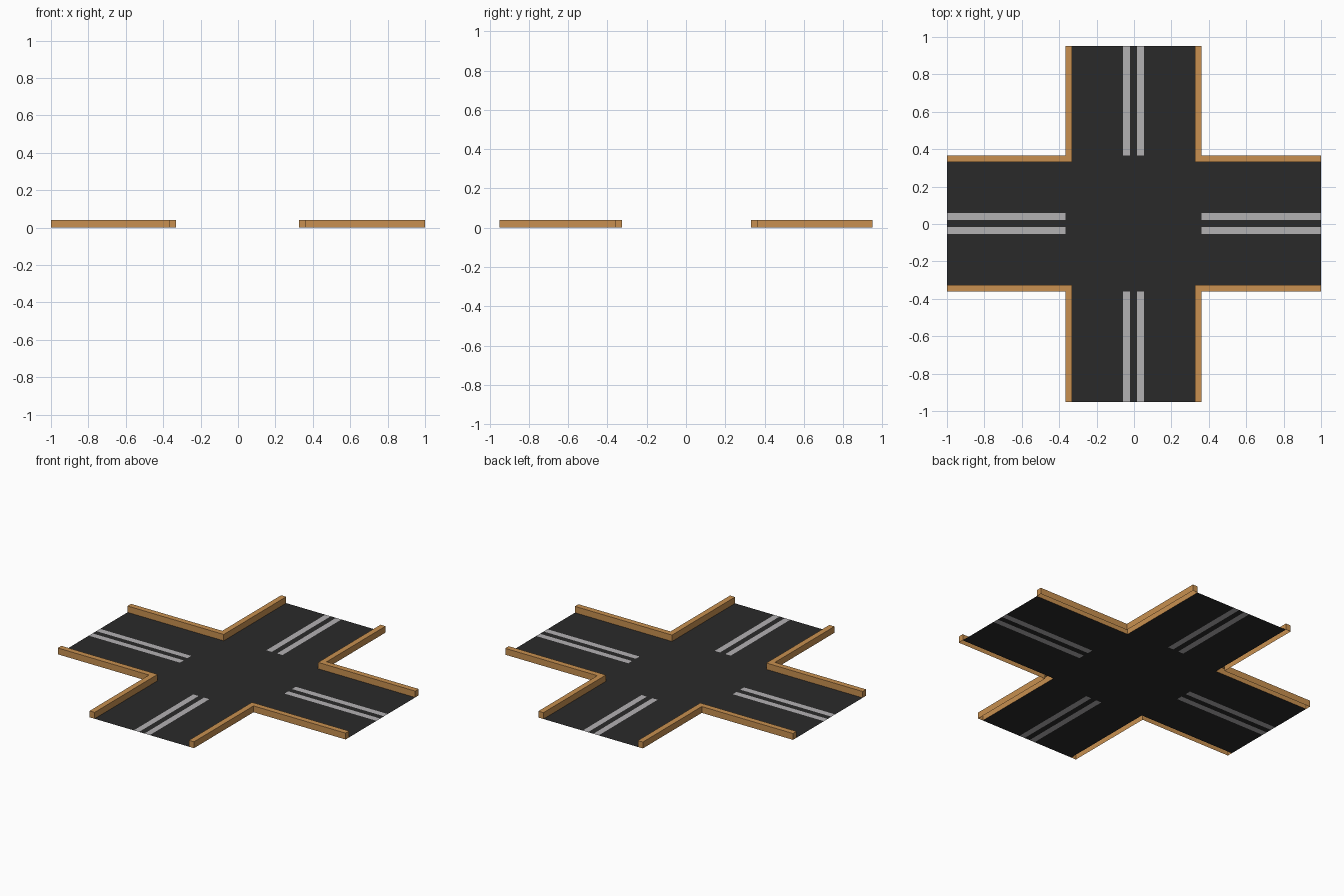
import bpy, bmesh

if "Cube" in bpy.data.objects:
    bpy.data.objects.remove(bpy.data.objects["Cube"])

EX, EY = 1.0, 0.951          # half extents of the crossing
CX, CY = -0.003, 0.003       # slight offset of the junction centre
ROAD, KERB, H = 0.328, 0.363, 0.04
LINE_IN, LINE_OUT = 0.0185, 0.056


def material(name, rgb):
    m = bpy.data.materials.new(name)
    m.diffuse_color = (*rgb, 1)
    m.use_nodes = True
    m.node_tree.nodes["Principled BSDF"].inputs["Base Color"].default_value = m.diffuse_color
    return m


def add_object(name, bm, mat):
    bmesh.ops.remove_doubles(bm, verts=bm.verts, dist=1e-5)
    me = bpy.data.meshes.new(name)
    bm.to_mesh(me)
    bm.free()
    me.materials.append(mat)
    ob = bpy.data.objects.new(name, me)
    bpy.context.collection.objects.link(ob)


def rect(bm, x0, x1, y0, y1):
    pts = [(x0, y0), (x1, y0), (x1, y1), (x0, y1)]
    bm.faces.new([bm.verts.new((x, y, 0)) for x, y in pts])


asphalt = material("asphalt", (0.023, 0.023, 0.023))
paint = material("paint", (0.45, 0.44, 0.45))
kerb_mat = material("kerb", (0.58, 0.28, 0.08))

# Flat road sheet, with the painted lines as inlaid strips of the same sheet
road, lines = bmesh.new(), bmesh.new()
rect(road, CX - ROAD, CX + ROAD, CY - ROAD, CY + ROAD)
cuts = [-ROAD, -LINE_OUT, -LINE_IN, LINE_IN, LINE_OUT, ROAD]
for s in (-1, 1):
    for a, b in zip(cuts, cuts[1:]):
        painted = abs(abs(a + b) - LINE_IN - LINE_OUT) < 1e-6
        for axis in "xy":
            c, d, e = (CX, CY, EX) if axis == "x" else (CY, CX, EY)
            spans = [(c + s * ROAD, c + s * KERB, road),
                     (c + s * KERB, s * e, lines if painted else road)]
            for p, q, bm in spans:
                p, q = sorted((p, q))
                if axis == "x":
                    rect(bm, p, q, d + a, d + b)
                else:
                    rect(bm, d + a, d + b, p, q)
add_object("road", road, asphalt)
add_object("lane_lines", lines, paint)

# L-shaped kerb shell in each corner, open underneath
for sx, sy, name in ((1, 1, "back_right"), (-1, 1, "back_left"),
                     (1, -1, "front_right"), (-1, -1, "front_left")):
    xi, xo = CX + sx * ROAD, CX + sx * KERB
    yi, yo = CY + sy * ROAD, CY + sy * KERB
    pts = [(xi, yi), (sx * EX, yi), (sx * EX, yo),
           (xo, yo), (xo, sy * EY), (xi, sy * EY)]
    if sx * sy < 0:
        pts.reverse()
    bm = bmesh.new()
    low = [bm.verts.new((x, y, 0)) for x, y in pts]
    top = [bm.verts.new((x, y, H)) for x, y in pts]
    bm.faces.new(top)
    for i in range(6):
        j = (i + 1) % 6
        bm.faces.new((low[i], low[j], top[j], top[i]))
    add_object("kerb_" + name, bm, kerb_mat)
